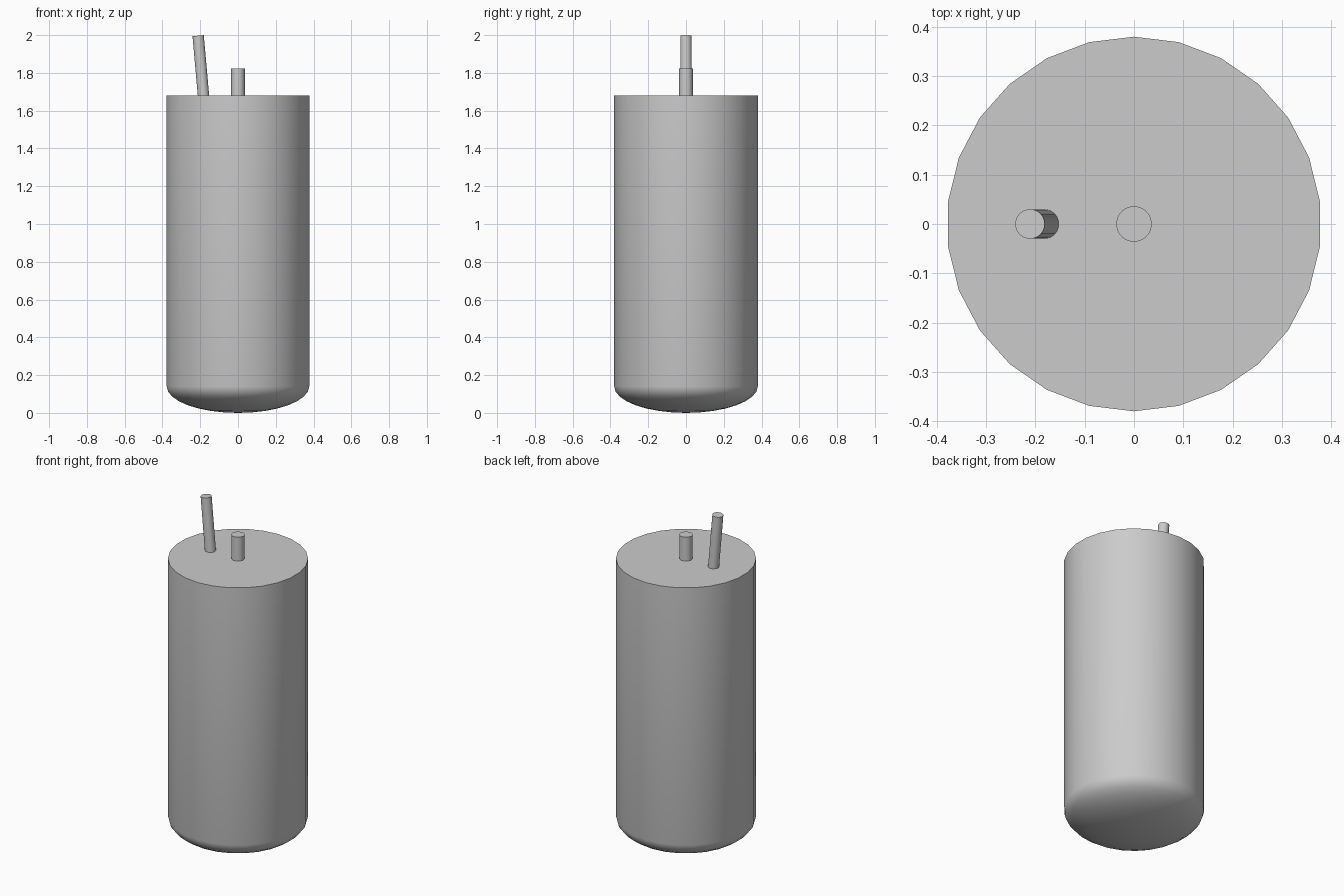
import bpy, bmesh, math
from mathutils import Vector

if "Cube" in bpy.data.objects:
    bpy.data.objects.remove(bpy.data.objects["Cube"])


def finish(obj, angle=40):
    bpy.ops.object.select_all(action='DESELECT')
    obj.select_set(True)
    bpy.context.view_layer.objects.active = obj
    bpy.ops.object.shade_smooth_by_angle(angle=math.radians(angle))


def lathe(name, profile, sides):
    """Revolve (radius, z) points about z; the first point lies on the axis."""
    bm = bmesh.new()
    pole = bm.verts.new((0, 0, profile[0][1]))
    rings = []
    for r, z in profile[1:]:
        rings.append([bm.verts.new((r * math.sin(2 * math.pi * i / sides),
                                    r * math.cos(2 * math.pi * i / sides), z))
                      for i in range(sides)])
    for i in range(sides):
        j = (i + 1) % sides
        bm.faces.new((pole, rings[0][i], rings[0][j]))
        for a, b in zip(rings, rings[1:]):
            bm.faces.new((a[i], b[i], b[j], a[j]))
    bm.faces.new(rings[-1])
    bmesh.ops.recalc_face_normals(bm, faces=bm.faces)
    mesh = bpy.data.meshes.new(name)
    bm.to_mesh(mesh)
    bm.free()
    obj = bpy.data.objects.new(name, mesh)
    bpy.context.collection.objects.link(obj)
    finish(obj)


def rod(name, start, end, radius):
    a, b = Vector(start), Vector(end)
    bpy.ops.mesh.primitive_cylinder_add(vertices=26, radius=radius,
                                        depth=(b - a).length, location=(a + b) / 2)
    obj = bpy.context.object
    obj.name = name
    obj.rotation_euler = (b - a).to_track_quat('Z', 'Y').to_euler()
    finish(obj)


# Canister body with a shallow rounded bottom
R, DOME, TOP = 0.38, 0.14, 1.68
STEPS = 8
profile = [(R * math.sin(t), DOME * (1 - math.cos(t)))
           for t in (math.pi / 2 * k / STEPS for k in range(STEPS + 1))]
lathe("canister_body", profile + [(R, TOP)], 26)

# Central terminal and leaning side stem
rod("center_terminal", (0, 0, 1.66), (0, 0, 1.823), 0.036)
rod("leaning_stem", (-0.181, 0, 1.66), (-0.211, 0, 1.997), 0.03)
